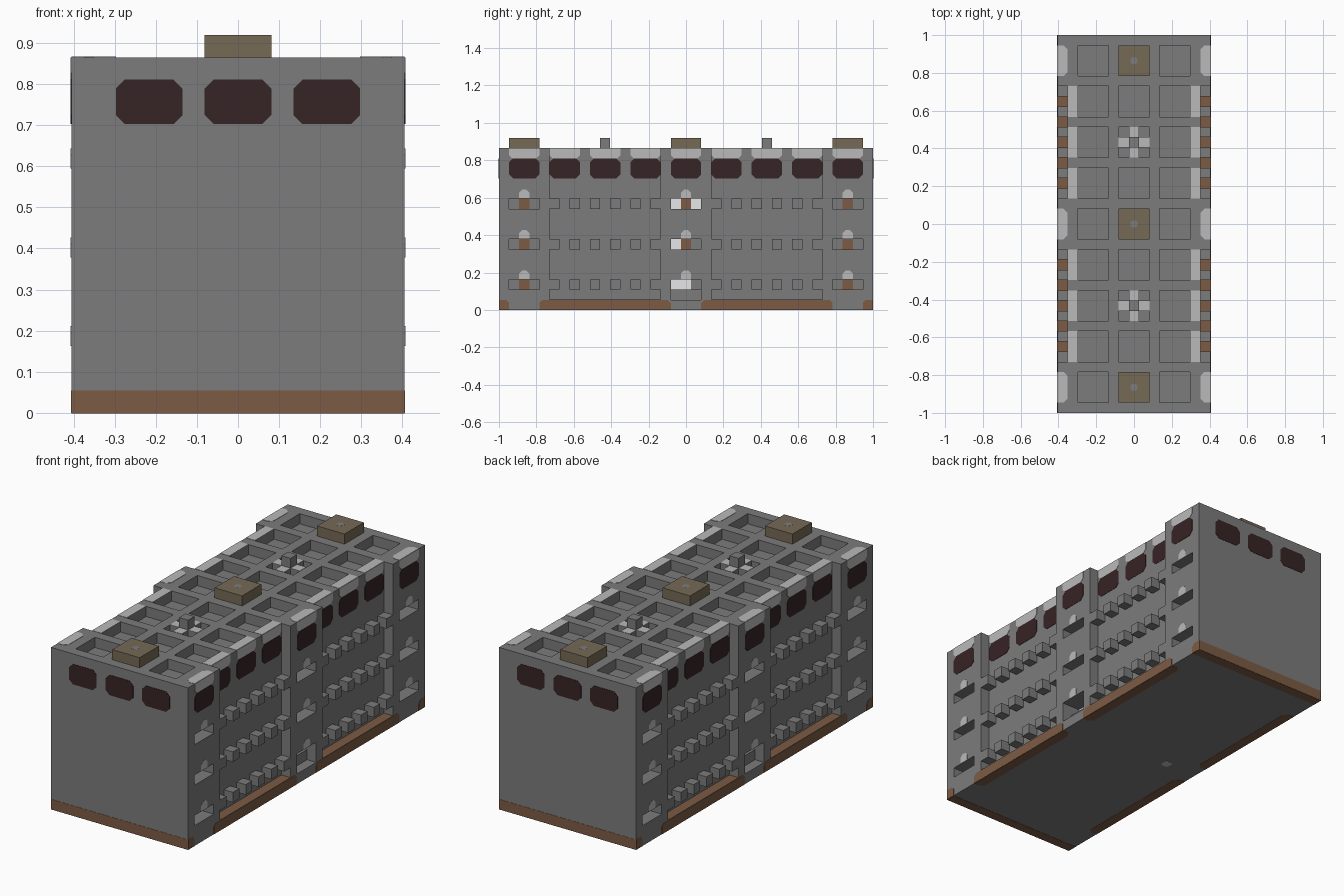
import bpy, bmesh
from mathutils import Vector

old = bpy.data.objects.get("Cube")
if old:
    bpy.data.objects.remove(old, do_unlink=True)

U = 2 / 37          # one building block
W, L, H = 7.5, 18.5, 16
PIERS = (-16, 0, 16)
BAYS = range(-16, 17, 4)
FLOORS = (2, 6, 10)


def material(name, rgb):
    m = bpy.data.materials.new(name)
    m.use_nodes = True
    col = (*rgb, 1)
    m.diffuse_color = col
    m.node_tree.nodes["Principled BSDF"].inputs["Base Color"].default_value = col
    return m


STONE = material("stone grey", (.2, .2, .2))
LIGHT = material("light grey", (.49, .49, .49))
BROWN = material("brown", (.2, .105, .058))
DARK = material("dark red", (.037, .017, .018))
TAN = material("tan", (.18, .144, .092))
WHITE = material("white", (1, 1, 1))


def finish(bm, name, mat):
    bmesh.ops.recalc_face_normals(bm, faces=bm.faces)
    bmesh.ops.scale(bm, vec=(U, U, U), verts=bm.verts)
    me = bpy.data.meshes.new(name)
    bm.to_mesh(me)
    bm.free()
    me.materials.append(mat)
    ob = bpy.data.objects.new(name, me)
    bpy.context.collection.objects.link(ob)
    return ob


def boxes(name, mat, items):
    """items: (centre, size) pairs in block units"""
    bm = bmesh.new()
    for c, s in items:
        vs = bmesh.ops.create_cube(bm, size=1)["verts"]
        bmesh.ops.scale(bm, vec=s, verts=vs)
        bmesh.ops.translate(bm, vec=c, verts=vs)
    return finish(bm, name, mat)


def plates(name, mat, items, t=.03):
    """items: (axis, sign, position, a range, b range, chamfers at a0b0 a1b0 a1b1 a0b1)"""
    bm = bmesh.new()
    for axis, sign, pos, (a0, a1), (b0, b1), ch in items:
        pts = []
        corners = ((a0, b0, 1, 1), (a1, b0, -1, 1), (a1, b1, -1, -1), (a0, b1, 1, -1))
        for i, (a, b, da, db) in enumerate(corners):
            c = ch[i]
            if c:
                pair = [(a, b + db * c), (a + da * c, b)]
                pts += pair if i % 2 == 0 else pair[::-1]
            else:
                pts.append((a, b))
        vs = []
        for a, b in pts:
            v = [a, b]
            v.insert(axis, pos * sign if axis < 2 else pos)
            vs.append(bm.verts.new(v))
        f = bm.faces.new(vs)
        ext = bmesh.ops.extrude_face_region(bm, geom=[f])["geom"]
        off = Vector((0, 0, 0))
        off[axis] = sign * t
        bmesh.ops.translate(bm, vec=off, verts=[e for e in ext if isinstance(e, bmesh.types.BMVert)])
    return finish(bm, name, mat)


def carve(ob, items):
    cutter = boxes("cutter", STONE, items)
    cutter.hide_render = True
    mod = ob.modifiers.new("carve", 'BOOLEAN')
    mod.operation, mod.solver, mod.object = 'DIFFERENCE', 'EXACT', cutter
    dg = bpy.context.evaluated_depsgraph_get()
    me = bpy.data.meshes.new_from_object(ob.evaluated_get(dg))
    ob.modifiers.clear()
    ob.data = me
    bpy.data.objects.remove(cutter, do_unlink=True)


def span(c, w):
    return (c - w / 2, c + w / 2)


ALL, NONE, LOW, HIGH = (.4,) * 4, (0,) * 4, (.3, .3, 0, 0), (0, 0, .3, .3)
SIDES = (-1, 1)

# Main body: roof pits, recessed side walls and window slots
body = boxes("body", STONE, [((0, 0, H / 2), (2 * W, 2 * L, H))])
cuts = []
for y in BAYS:
    for x in (-4, 0, 4):
        if x == 0 and y in PIERS:
            continue
        if x == 0 and abs(y) == 8:
            cuts += [((i, y + j, H), (1, 1, 2)) for i in SIDES for j in SIDES]
        else:
            cuts.append(((x, y, H), (3, 3, 2)))
for s in SIDES:
    cuts += [((s * 7.5, k * 8, 9.5), (2, 11, 17)) for k in SIDES]
    cuts += [((s * 7, y, z + .5), (3, 3, 1)) for y in PIERS for z in FLOORS]
carve(body, cuts)
# Doorways below the middle slots
carve(body, [((s * 7.5, 0, 1.75), (2, 3, 1.5)) for s in SIDES])

# Small blocks in rows along the recessed walls
boxes("wall_blocks", STONE,
      [((s * 7, k * y, z + .5), (1, 1, 1)) for s in SIDES for k in SIDES
       for y in range(3, 14, 2) for z in FLOORS])

# Roof caps and posts
boxes("roof_caps", TAN, [((0, y, 16.5), (3, 3, 1)) for y in PIERS])
boxes("roof_posts", STONE, [((0, k * 8, 16.5), (1, 1, 1)) for k in SIDES])
plates("cap_dots", STONE, [(2, 1, 17, span(0, .7), span(y, .7), (.2,) * 4) for y in PIERS], .01)

# Dark windows on all four walls
windows = []
for s in SIDES:
    windows += [(1, s, L, span(x, 3), (13, 15), ALL) for x in (-4, 0, 4)]
    windows += [(0, s, W if y in PIERS else 6.5, span(y, 3), (13, 15), ALL) for y in BAYS]
plates("windows", DARK, windows)

# Light trim on the roof edge, arches above slots, post surrounds
trim = []
for s in SIDES:
    for y in BAYS:
        pier = y in PIERS
        out = W if pier else 6.5
        xs = sorted((s * out, s * (out - 1)))
        inner = (0, .4, .4, 0) if s < 0 else (.4, 0, 0, .4)
        trim.append((0, s, out, span(y, 3), (15, 16), LOW))
        trim.append((2, 1, H, xs, span(y, 3), inner if pier else NONE))
    trim += [(0, s, W, span(y, 1), (z + 1, z + 1.9), HIGH) for y in PIERS for z in FLOORS]
    for k in SIDES:
        trim.append((2, 1, H, span(s, 1), span(k * 8, 1), NONE))
        trim.append((2, 1, H, span(0, 1), span(k * 8 + s, 1), NONE))
trim.append((2, -1, 0, span(-4, .9), span(0, .9), (.25,) * 4))
plates("light_trim", LIGHT, trim)

# Brown footing on the walls, ledges and underside
foot = []
for s in SIDES:
    foot.append((1, s, L, (-W, W), (0, 1), NONE))
    foot.append((2, -1, 0, (-W, W), span(s * 18, 1), NONE))
    for k in SIDES:
        xs = sorted((s * 6.5, s * 7.5))
        inner = (0, .4, .4, 0) if s < 0 else (.4, 0, 0, .4)
        foot.append((0, s, W, span(k * 8, 13), (0, 1), HIGH))
        foot.append((0, s, W, span(k * 18, 1), (0, 1), (0, 0, .3, 0) if k < 0 else (0, 0, 0, .3)))
        foot.append((2, 1, 1, xs, span(k * 8, 11), NONE))
        foot.append((2, -1, 0, xs, span(k * 8, 13), inner))
plates("footing", BROWN, foot, .02)

# Coloured panels deep in the slots
plates("slot_panels", BROWN,
       [(0, s, 5.5, span(y, 1), (z, z + 1), NONE) for s in SIDES for y in PIERS
        for z in FLOORS if (y, z) != (0, 2)])
bright = []
for s in SIDES:
    bright += [(0, s, 5.5, span(k, 1), (10, 11), NONE) for k in SIDES]
    bright.append((0, s, 5.5, span(-s, 1), (6, 7), NONE))
    bright.append((0, s, 5.5, span(-s * .5, 2), (2, 3), NONE))
plates("bright_panels", WHITE, bright)
